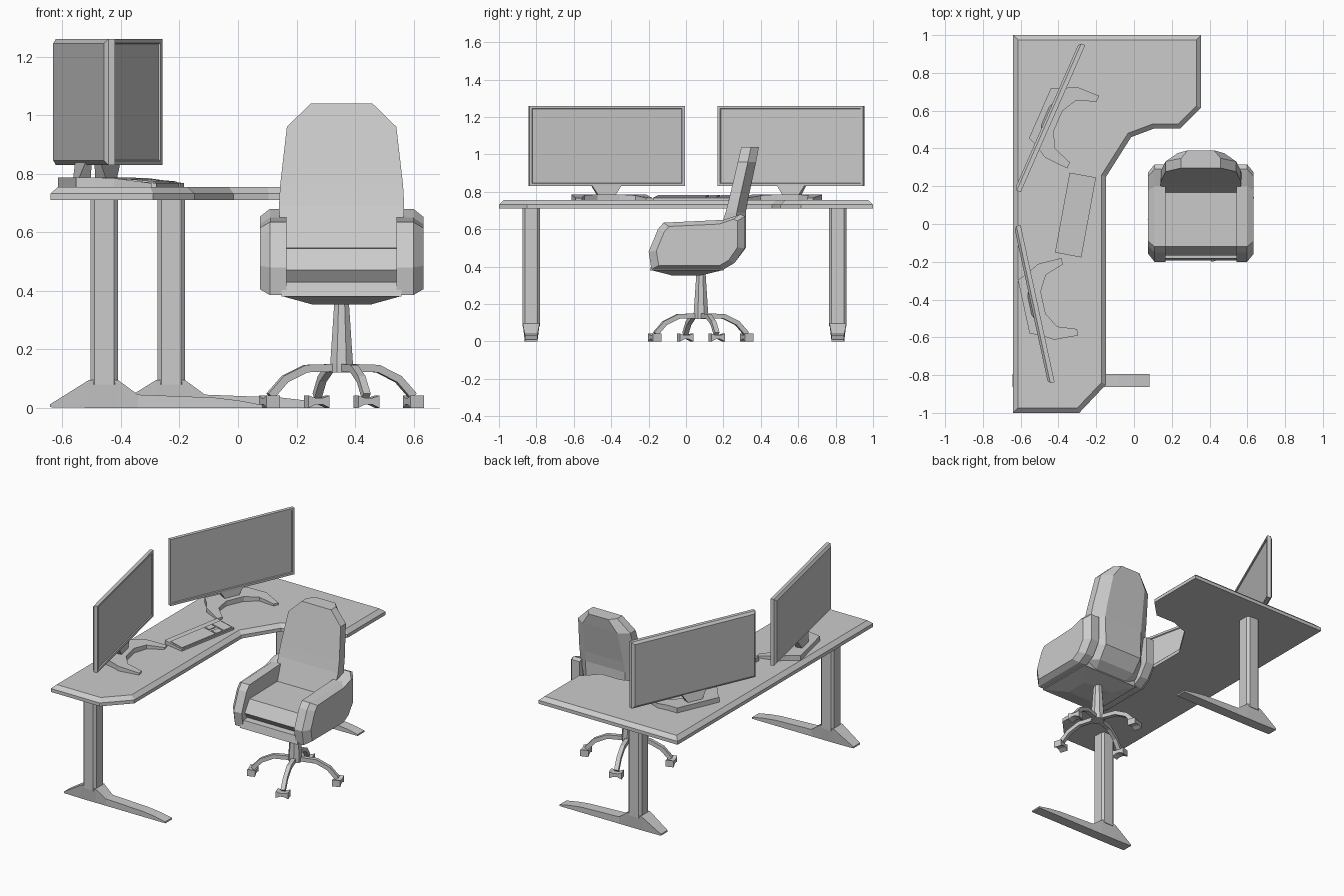
import bpy, bmesh, math
from mathutils import Vector, Matrix

if "Cube" in bpy.data.objects:
    bpy.data.objects.remove(bpy.data.objects["Cube"])

grey = bpy.data.materials.new("plain grey")
grey.diffuse_color = (0.6, 0.6, 0.6, 1)
grey.use_nodes = True
grey.node_tree.nodes["Principled BSDF"].inputs["Base Color"].default_value = grey.diffuse_color


def loft(name, rings, place=None):
    """Skin a list of equal-length point rings and cap both ends."""
    bm = bmesh.new()
    vs = [[bm.verts.new(p) for p in r] for r in rings]
    n = len(rings[0])
    for a, b in zip(vs, vs[1:]):
        for i in range(n):
            j = (i + 1) % n
            bm.faces.new((a[i], a[j], b[j], b[i]))
    bm.faces.new(vs[0][::-1])
    bm.faces.new(vs[-1])
    bmesh.ops.recalc_face_normals(bm, faces=bm.faces)
    me = bpy.data.meshes.new(name)
    bm.to_mesh(me)
    bm.free()
    me.materials.append(grey)
    ob = bpy.data.objects.new(name, me)
    bpy.context.collection.objects.link(ob)
    if place:
        ob.matrix_world = place
    return ob


def at(x, y, z=0, angle=0):
    return Matrix.Translation((x, y, z)) @ Matrix.Rotation(angle, 4, 'Z')


def offset(pts, d):
    """Move a clockwise outline inward by d with mitred corners."""
    out, n = [], len(pts)
    for i in range(n):
        p, a, b = (Vector(pts[k % n]) for k in (i, i - 1, i + 1))
        e, f = (p - a).normalized(), (b - p).normalized()
        n1, n2 = Vector((e.y, -e.x)), Vector((f.y, -f.x))
        m = (n1 + n2) * (d / (1 + n1.dot(n2)))
        out.append(tuple(p + m))
    return out


def flat(pts, z):
    return [(x, y, z) for x, y in pts]


def rect(x0, x1, y0, y1):
    return [(x0, y0), (x0, y1), (x1, y1), (x1, y0)]


# Desktop with bevelled top rim
top = [(-.64, -1), (-.64, 1), (.355, 1), (.355, .615), (.245, .505), (.105, .505),
       (-.015, .46), (-.148, .25), (-.148, -.85), (-.29, -1)]
loft("desktop", [flat(top, .71), flat(top, .732), flat(offset(top, .025), .755)])

# Two desk legs: chamfered column on a long foot
h, c = .047, .033
column = [(-h, -c), (-h, c), (-c, h), (c, h), (h, c), (h, -c), (c, -h), (-c, -h)]
foot = [(-.185, .002, .012, .034), (-.052, .0, .095, .045), (.047, .0, .095, .045),
        (.115, .0, .045, .035), (.375, .0, .035, .034), (.46, .0, .025, .034),
        (.54, .0, .01, .034)]
for label, x, y in (("front", -.457, -.828), ("back", -.228, .812)):
    loft(label + "_leg_column", [flat(column, .08), flat(column, .715)], at(x, y))
    loft(label + "_leg_foot",
         [[(u, -.034, z0), (u, -w, z1), (u, w, z1), (u, .034, z0)] for u, z0, z1, w in foot],
         at(x, y))

# Two monitors: local x faces the viewer, local y runs along the screen
arm = [(-.06, .145), (.0, .17), (.06, .205), (.19, .21), (.19, .175), (.09, .14), (.045, .06)]
base = arm + [(x, -y) for x, y in arm[::-1]]
for label, x, y, deg in (("front", -.525, -.425, 12.2), ("back", -.443, .563, -23.7)):
    spot = at(x, y, 0, math.radians(deg))
    shell = ((-.02, .015), (-.008, 0), (.015, 0), (.015, .014), (.009, .017))
    loft(label + "_monitor",
         [[(v, py, pz) for py, pz in rect(-.425 + i, .425 - i, .83 + i, 1.26 - i)]
          for v, i in shell], spot)
    loft(label + "_monitor_neck",
         [flat(rect(-.03, .012, -.045, .045), .78), flat(rect(-.014, .008, -.085, .085), .84)], spot)
    loft(label + "_monitor_base",
         [flat(base, .755), [(v, u, .787 - max(0, v - .04) * .13) for v, u in base]], spot)

# Keyboard: wedge body with raised key blocks
spot = at(-.296, .045, 0, math.radians(-10.4))


def slope(x):
    return .768 - (x - .055) * .09


def key_block(name, x0, x1, y0, y1, low, high):
    r = rect(x0, x1, y0, y1)
    loft(name, [[(x, y, .755 if low is None else slope(x) + low) for x, y in r],
                [(x, y, slope(x) + high) for x, y in r]], spot)


key_block("keyboard_body", -.085, .057, -.215, .215, None, 0)
key_block("main_keys", -.048, .05, -.205, .07, -.003, .005)
key_block("navigation_keys", -.048, -.01, .078, .13, -.003, .005)
key_block("arrow_keys", .01, .05, .078, .13, -.003, .005)
key_block("number_keys", -.048, .05, .138, .205, -.003, .005)

# Chair, built around its own centre line x = 0
CX, CY = .354, .08
chair = at(CX, 0)


def across(profile, x, s=1.0):
    cy, cz = .06, .51
    return [(x, cy + (y - cy) * s, cz + (z - cz) * s) for y, z in profile]


# Seat cushion with a groove across the front
seat = [(.22, .55), (-.12, .545), (-.168, .47), (-.14, .432), (-.182, .43), (-.192, .38), (.2, .38)]
loft("seat", [across(seat, -.205), across(seat, .205)], chair)
loft("seat_underside", [flat(rect(-.205, .205, -.19, .2), .382),
                        flat(rect(-.1, .1, -.075, .08), .353)], chair)

# Armrests, mirrored
armrest = [(-.2, .48), (-.15, .60), (-.12, .635), (.2, .65), (.29, .68), (.315, .67),
           (.315, .5), (.26, .42), (.2, .385), (-.185, .385)]
for label, s in (("left", -1), ("right", 1)):
    loft(label + "_armrest", [across(armrest, s * .188), across(armrest, s * .245),
                              across(armrest, s * .279, .84)], chair)

# Backrest lofted upward, its rear corners chamfered
levels = [(.385, .12, .2, .17), (.42, .13, .26, .2), (.5, .15, .32, .205), (.69, .212, .32, .214),
          (.76, .23, .332, .21), (.96, .277, .375, .187), (1.04, .296, .39, .105)]
loft("backrest", [[(-w, f, z), (-w, b - (b - f) * .45, z), (-w * .66, b, z),
                   (w * .66, b, z), (w, b - (b - f) * .45, z), (w, f, z)]
                  for z, f, b, w in levels], chair)


# Chair post and hub
def ring(r, z, n=8):
    return [(r * math.cos(math.tau * (i + .5) / n), r * math.sin(math.tau * (i + .5) / n), z)
            for i in range(n)]


loft("chair_post", [ring(.042, .12), ring(.042, .15), ring(.027, .36)], at(CX, CY))

# Four bent legs with bow-tie castors
path = [(.02, .137), (.13, .134), (.205, .098), (.258, .04)]
bow = [(-.038, 0), (-.038, .042), (-.015, .034), (.015, .034), (.038, .042),
       (.038, 0), (.012, .012), (-.012, .012)]
for i in range(4):
    spot = at(CX, CY, 0, math.radians(19 + 90 * i))
    rings = []
    for k, (r, z) in enumerate(path):
        a, b = path[max(k - 1, 0)], path[min(k + 1, 3)]
        t = Vector((b[0] - a[0], b[1] - a[1])).normalized() * .013
        rings.append([(r - t.y, -.013, z + t.x), (r - t.y, .013, z + t.x),
                      (r + t.y, .013, z - t.x), (r + t.y, -.013, z - t.x)])
    loft(f"chair_leg_{i + 1}", rings, spot)
    loft(f"castor_{i + 1}", [[(r, y, z) for y, z in bow] for r in (.235, .285)], spot)
